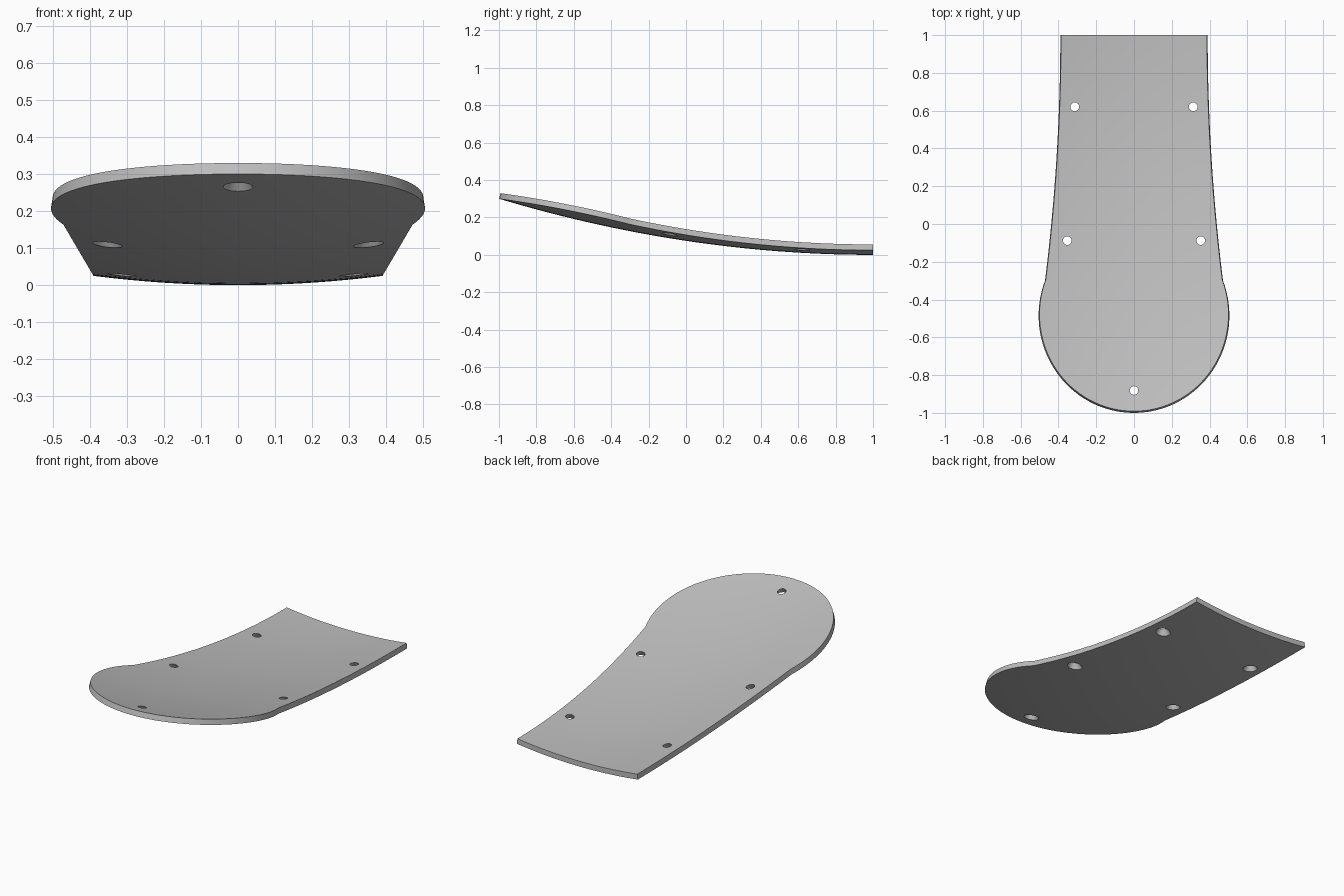
import bpy, bmesh, math

if "Cube" in bpy.data.objects:
    bpy.data.objects.remove(bpy.data.objects["Cube"], do_unlink=True)

THICK = 0.031
NECK_Y, HEAD_Y = -0.3, -0.485      # where the rounded head meets the shank, head centre
HEAD_RX, HEAD_RY = 0.505, 0.515
COLS = 32


def surface_z(x, y):
    """Height of the underside: curved along the length and across the width."""
    return 0.075 * (1 - y) ** 2 + 0.164 * x * x


def head_half(y):
    return HEAD_RX * math.sqrt(max(0, 1 - ((y - HEAD_Y) / HEAD_RY) ** 2))


def shank_half(y):
    t = (1 - y) / (1 - NECK_Y)
    return 0.39 + (head_half(NECK_Y) - 0.39) * t * t


def add_object(name, bm):
    mesh = bpy.data.meshes.new(name)
    bm.to_mesh(mesh)
    bm.free()
    obj = bpy.data.objects.new(name, mesh)
    bpy.context.collection.objects.link(obj)
    return obj


# Rows of the plate: even angles round the head, then even steps along the shank
head_end = math.acos((HEAD_Y - NECK_Y) / HEAD_RY)
rows = []
for i in range(33):
    y = HEAD_Y - HEAD_RY * math.cos(head_end * i / 32)
    rows.append((y, head_half(y)))
for i in range(1, 29):
    y = NECK_Y + (1 - NECK_Y) * i / 28
    rows.append((y, shank_half(y)))

# Curved sheet, pinched to one point at the tip
bm = bmesh.new()
grid = []
for y, half in rows:
    xs = [half * (2 * c / COLS - 1) for c in range(COLS + 1)]
    grid.append([bm.verts.new((x, y, surface_z(x, y))) for x in xs])
for a, b in zip(grid, grid[1:]):
    for c in range(COLS):
        bm.faces.new((a[c], a[c + 1], b[c + 1], b[c]))
bmesh.ops.remove_doubles(bm, verts=bm.verts, dist=0.0001)
plate = add_object("curved_plate", bm)

# Thickness, upward from the underside
solid = plate.modifiers.new("thickness", "SOLIDIFY")
solid.thickness = THICK
solid.offset = 1

# Countersunk screw holes, wider below
bm = bmesh.new()
taper, reach = 0.55, 0.02
for x, y in [(0.315, 0.62), (-0.315, 0.62), (0.355, -0.09), (-0.355, -0.09), (0, -0.885)]:
    new = bmesh.ops.create_cone(
        bm, cap_ends=True, segments=32,
        radius1=0.04 + taper * reach, radius2=0.04 - taper * (THICK + reach / 2),
        depth=THICK + reach * 1.5)["verts"]
    middle = surface_z(x, y) + (THICK - reach / 2) / 2
    bmesh.ops.translate(bm, verts=new, vec=(x, y, middle))
cutter = add_object("hole_cutter", bm)
cutter.hide_render = True
holes = plate.modifiers.new("holes", "BOOLEAN")
holes.operation = "DIFFERENCE"
holes.solver = "EXACT"
holes.object = cutter

# Bake the modifiers and drop the cutter
bpy.context.view_layer.update()
graph = bpy.context.evaluated_depsgraph_get()
baked = bpy.data.meshes.new_from_object(plate.evaluated_get(graph))
plate.modifiers.clear()
plate.data = baked
bpy.data.objects.remove(cutter, do_unlink=True)

# Plain grey finish
grey = bpy.data.materials.new("light_grey")
grey.use_nodes = True
colour = (0.52, 0.52, 0.52, 1)
grey.diffuse_color = colour
grey.node_tree.nodes["Principled BSDF"].inputs["Base Color"].default_value = colour
plate.data.materials.clear()
plate.data.materials.append(grey)

for obj in bpy.context.selected_objects:
    obj.select_set(False)
plate.select_set(True)
bpy.context.view_layer.objects.active = plate
bpy.ops.object.shade_smooth_by_angle(angle=math.radians(30))
